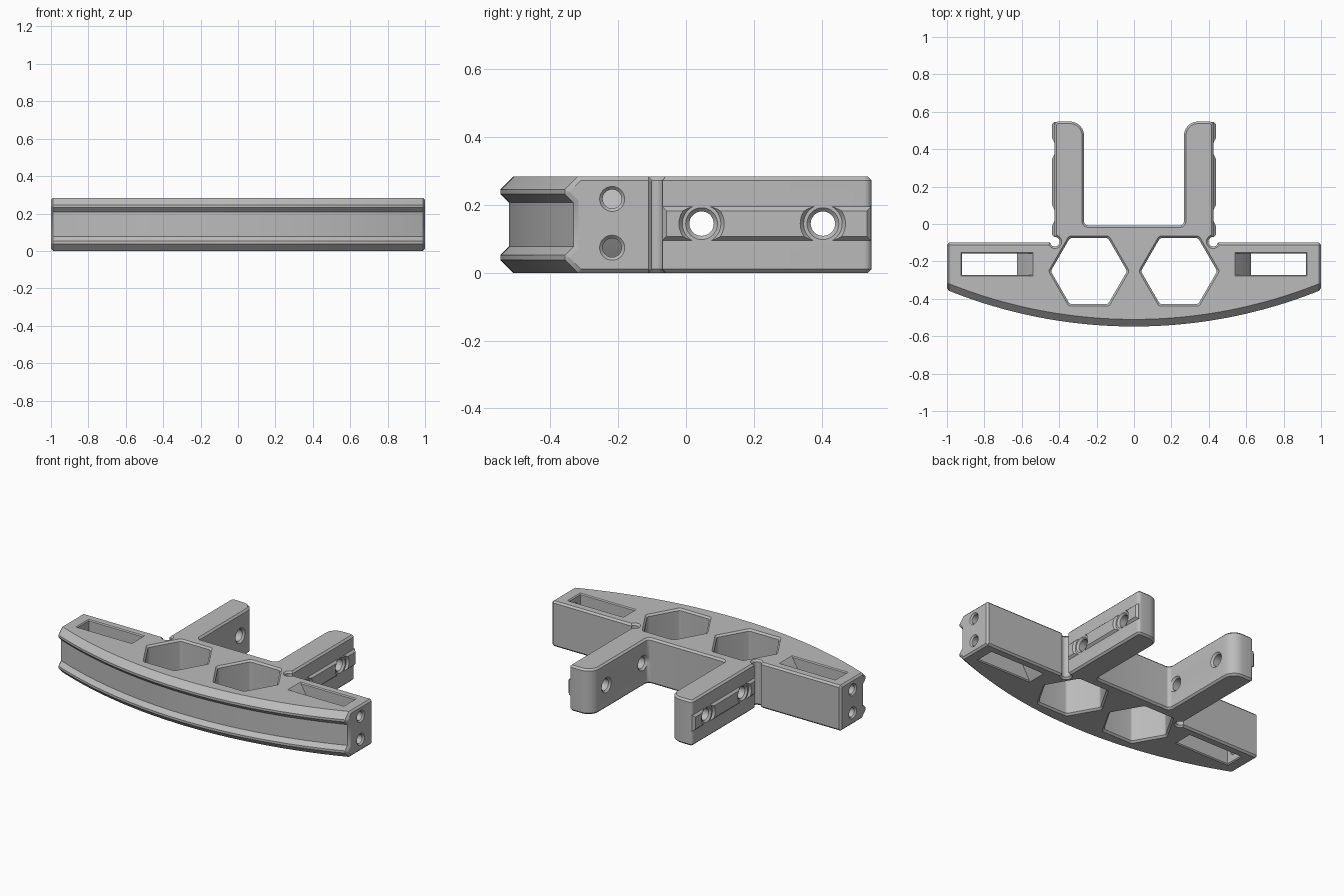
import bpy, bmesh, math
from mathutils import Vector

H = 0.284      # height of the whole part
EDGE = 0.011   # small chamfer on every outer rim
ARM = 0.425    # outer side of the arms

if "Cube" in bpy.data.objects:
    bpy.data.objects.remove(bpy.data.objects["Cube"])

grey = bpy.data.materials.new("light_grey")
grey.use_nodes = True
colour = (0.5, 0.5, 0.5, 1)
grey.diffuse_color = colour
grey.node_tree.nodes["Principled BSDF"].inputs["Base Color"].default_value = colour


def loft(name, rings):
    """Closed solid through rings of equal point count."""
    bm = bmesh.new()
    loops = [[bm.verts.new(p) for p in ring] for ring in rings]
    n = len(loops[0])
    for a, b in zip(loops, loops[1:]):
        for i in range(n):
            j = (i + 1) % n
            bm.faces.new((a[i], a[j], b[j], b[i]))
    bm.faces.new(loops[0])
    bm.faces.new(loops[-1])
    bmesh.ops.recalc_face_normals(bm, faces=bm.faces)
    mesh = bpy.data.meshes.new(name)
    bm.to_mesh(mesh)
    bm.free()
    mesh.materials.append(grey)
    ob = bpy.data.objects.new(name, mesh)
    bpy.context.collection.objects.link(ob)
    return ob


def rounded(corners, steps=6):
    """Outline from (x, y, radius) corners, with rounded corners."""
    out = []
    n = len(corners)
    for i, (x, y, r) in enumerate(corners):
        p = Vector((x, y))
        u = (Vector(corners[i - 1][:2]) - p).normalized()
        v = (Vector(corners[(i + 1) % n][:2]) - p).normalized()
        if r == 0:
            out.append(p)
            continue
        half = u.angle(v) / 2
        centre = p + (u + v).normalized() * r / math.sin(half)
        a = p + u * r / math.tan(half) - centre
        b = p + v * r / math.tan(half) - centre
        full = a.angle(b)
        for k in range(steps + 1):
            t = k / steps
            q = a * math.sin((1 - t) * full) + b * math.sin(t * full)
            out.append(centre + q / math.sin(full))
    return out


def circle(r, n=32):
    return [(r * math.cos(k * math.tau / n), r * math.sin(k * math.tau / n)) for k in range(n)]


def rod(name, stations, y, z):
    """Round cutter along x from (x, radius) stations."""
    return loft(name, [[(x, y + a, z + b) for a, b in circle(r)] for x, r in stations])


def use(ob):
    bpy.ops.object.select_all(action='DESELECT')
    ob.select_set(True)
    bpy.context.view_layer.objects.active = ob


def chamfer(ob):
    m = ob.modifiers.new("chamfer", 'BEVEL')
    m.width = EDGE
    m.segments = 1
    m.limit_method = 'ANGLE'
    m.angle_limit = math.radians(65)
    m.use_clamp_overlap = False
    use(ob)
    bpy.ops.object.modifier_apply(modifier=m.name)


def combine(ob, other, operation):
    m = ob.modifiers.new("combine", 'BOOLEAN')
    m.operation = operation
    m.solver = 'EXACT'
    m.object = other
    use(ob)
    bpy.ops.object.modifier_apply(modifier=m.name)
    bpy.data.objects.remove(other)


# Bowed bumper bar: grooved front section swept along the arc
half = [(0.038, 0), (0, 0.038), (0, 0.052), (0.025, 0.077)]
front = half + [(d, H - z) for d, z in reversed(half)]
radius = 2.66
rings = []
for k in range(49):
    x = -1 + k / 24
    y = -0.548 + radius - math.sqrt(radius ** 2 - x * x)
    rings.append([(x, y + d, z) for d, z in front] + [(x, -0.10, H), (x, -0.10, 0)])
bracket = loft("bumper_bracket", rings)
chamfer(bracket)

# Fork: bridge with two arms
side = [(ARM, -0.3, 0), (ARM, 0.548, 0.022), (0.267, 0.548, 0.075), (0.267, -0.007, 0.022)]
outline = rounded(side + [(-x, y, r) for x, y, r in reversed(side)])
fork = loft("fork", [[(p.x, p.y, z) for p in outline] for z in (0, H)])
chamfer(fork)
combine(bracket, fork, 'UNION')

BOLTS = (0.046, 0.404)
MID = 0.145
for s in (1, -1):
    # Raised side rail, relieved around the bolt holes
    def rail_ring(x, inset):
        y0, y1, h = -0.07 + inset, 0.546 - inset, 0.05 - inset
        return [(s * x, y0, MID - h), (s * x, y1, MID - h), (s * x, y1, MID + h), (s * x, y0, MID + h)]
    rail = loft("side_rail", [rail_ring(ARM - 0.015, 0), rail_ring(ARM, 0), rail_ring(ARM + 0.013, 0.012)])
    for y in BOLTS:
        relief = rod("rail_relief", [(s * (ARM - 0.03), 0.057), (s * ARM, 0.057), (s * (ARM + 0.03), 0.08)], y, MID)
        combine(rail, relief, 'DIFFERENCE')
    combine(bracket, rail, 'UNION')

    # Bolt holes through the arm, countersunk on both sides
    c = 0.011
    for y in BOLTS:
        hole = rod("bolt_hole", [(s * (0.267 - c), 0.036 + 2 * c), (s * (0.267 + c), 0.036),
                                 (s * (ARM - c), 0.036), (s * (ARM + c), 0.036 + 2 * c)], y, MID)
        combine(bracket, hole, 'DIFFERENCE')

    # Relief groove where the arm meets the bar
    groove = loft("corner_relief", [[(s * 0.423 + a, -0.095 + b, z) for a, b in circle(r, 24)]
                                    for z, r in ((-EDGE, 0.046), (EDGE, 0.026), (H - EDGE, 0.026), (H + EDGE, 0.046))])
    combine(bracket, groove, 'DIFFERENCE')

    # Large hexagonal opening with chamfered rims
    def hexagon(r, z):
        pts = [(r * math.cos(k * math.pi / 3), r * math.sin(k * math.pi / 3), 0.02) for k in range(6)]
        return [(s * 0.241 + p.x, -0.252 + p.y, z) for p in rounded(pts, 4)]
    opening = loft("hex_opening", [hexagon(0.228, -EDGE), hexagon(0.204, EDGE),
                                   hexagon(0.204, H - EDGE), hexagon(0.228, H + EDGE)])
    combine(bracket, opening, 'DIFFERENCE')

    # Slot whose inner wall peaks at mid height
    def slot_ring(z, inner, grow=0):
        x0, x1, y0, y1 = inner - grow, 0.92 + grow, -0.272 - grow, -0.158 + grow
        return [(s * x0, y0, z), (s * x1, y0, z), (s * x1, y1, z), (s * x0, y1, z)]
    e = 0.006
    slot = loft("end_slot", [slot_ring(-e, 0.545, 2 * e), slot_ring(e, 0.545), slot_ring(H / 2, 0.625),
                             slot_ring(H - e, 0.545), slot_ring(H + e, 0.545, 2 * e)])
    combine(bracket, slot, 'DIFFERENCE')

    # Paired screw holes in the end face, running into the slot
    for z in (0.074, 0.218):
        screw = rod("end_screw_hole", [(s * 0.87, 0.028), (s * (1 - 0.009), 0.028), (s * 1.009, 0.046)], -0.218, z)
        combine(bracket, screw, 'DIFFERENCE')

use(bracket)
bpy.ops.object.shade_smooth_by_angle(angle=math.radians(28))
